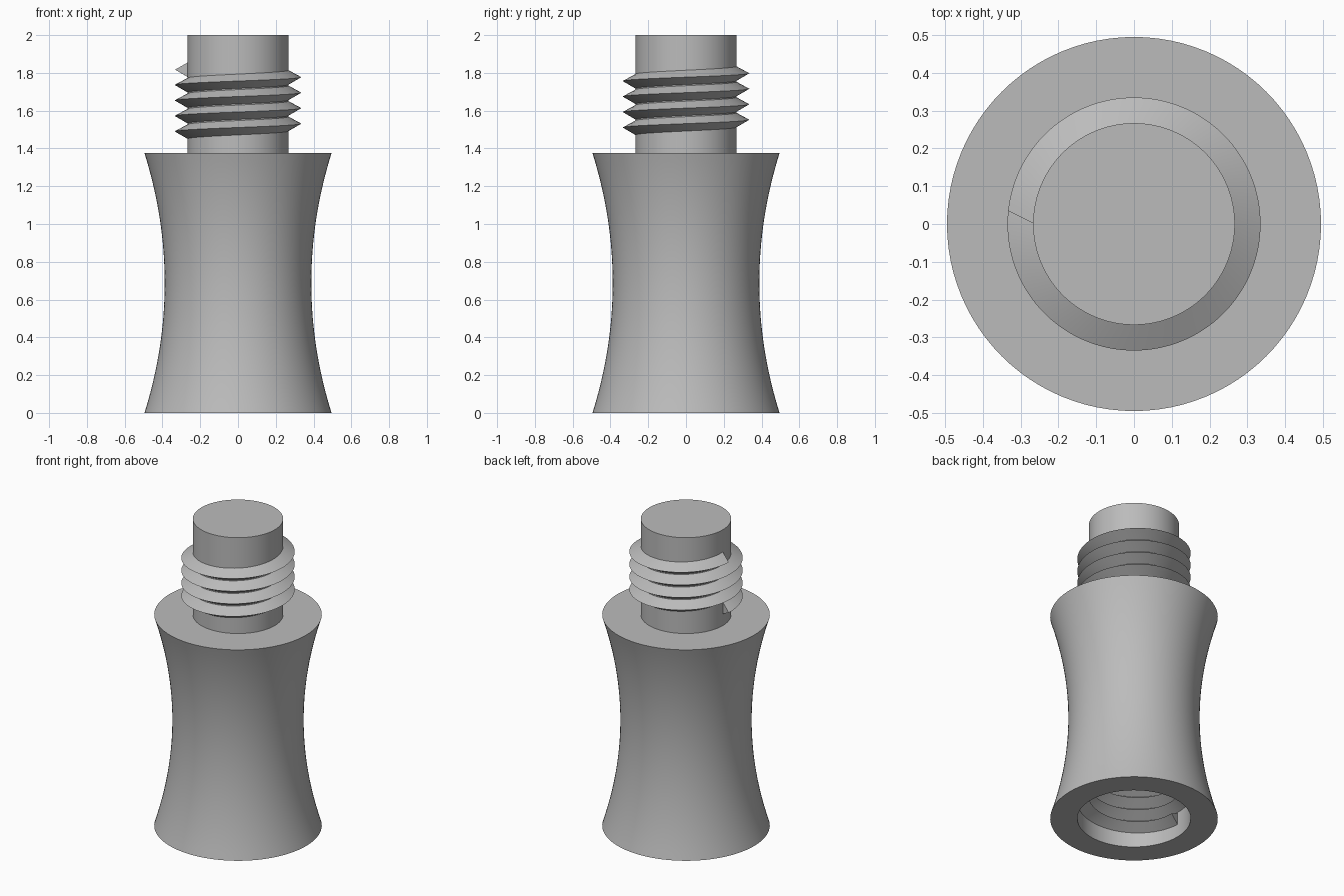
import bpy
import bmesh
from math import cos, sin, pi, radians

if "Cube" in bpy.data.objects:
    bpy.data.objects.remove(bpy.data.objects["Cube"], do_unlink=True)

SEGMENTS = 96
STUD_R, THREAD_R = 0.267, 0.335   # thread root and crest radii
BODY_R, WAIST_R, BODY_H = 0.495, 0.388, 1.375
HOLE_DEPTH = 0.625
PITCH, TURNS, HALF = 0.082, 4, 0.038

metal = bpy.data.materials.new("plain grey")
metal.use_nodes = True
grey = (0.5, 0.5, 0.5, 1)
metal.diffuse_color = grey
metal.node_tree.nodes["Principled BSDF"].inputs["Base Color"].default_value = grey


def finish(name, bm):
    bmesh.ops.remove_doubles(bm, verts=bm.verts, dist=1e-5)
    bmesh.ops.recalc_face_normals(bm, faces=bm.faces)
    mesh = bpy.data.meshes.new(name)
    bm.to_mesh(mesh)
    bm.free()
    mesh.materials.append(metal)
    obj = bpy.data.objects.new(name, mesh)
    bpy.context.collection.objects.link(obj)
    bpy.ops.object.select_all(action='DESELECT')
    obj.select_set(True)
    bpy.context.view_layer.objects.active = obj
    bpy.ops.object.shade_smooth_by_angle(angle=radians(25))
    return obj


def lathe(name, profile):
    """Turn an (r, z) profile around the z axis."""
    bm = bmesh.new()
    verts = [bm.verts.new((r, 0, z)) for r, z in profile]
    edges = [bm.edges.new(pair) for pair in zip(verts, verts[1:])]
    bmesh.ops.spin(bm, geom=verts + edges, cent=(0, 0, 0), axis=(0, 0, 1),
                   angle=2 * pi, steps=SEGMENTS, use_merge=False)
    return finish(name, bm)


def thread(name, root, crest, start_z):
    """Right-handed triangular thread; the root is sunk slightly into its wall."""
    bm = bmesh.new()
    sink = 0.004 if crest > root else -0.004
    half = HALF * (1 + abs(sink / (crest - root)))
    section = [(root - sink, -half, 0), (crest, 0, radians(-6)), (root - sink, half, 0)]
    rings = []
    for i in range(TURNS * SEGMENTS + 1):
        turn = i / SEGMENTS
        a, z = pi + 2 * pi * turn, start_z + PITCH * turn
        rings.append([bm.verts.new((r * cos(a + lag), r * sin(a + lag), z + dz))
                      for r, dz, lag in section])
    for lo, hi in zip(rings, rings[1:]):
        for j in range(3):
            k = (j + 1) % 3
            bm.faces.new((lo[j], lo[k], hi[k], hi[j]))
    bm.faces.new(rings[0])
    bm.faces.new(rings[-1])
    return finish(name, bm)


# Waisted body with a blind bore in its underside
mid = BODY_H / 2
side = []
for i in range(33):
    t = i / 16 - 1
    side.append((WAIST_R + (BODY_R - WAIST_R) * t * t, mid + mid * t))
lathe("body", [(0, HOLE_DEPTH), (THREAD_R, HOLE_DEPTH), (THREAD_R, 0)]
      + side + [(0, BODY_H)])

# Stud on top
lathe("stud", [(0, BODY_H - 0.05), (STUD_R, BODY_H - 0.05), (STUD_R, 2), (0, 2)])

# Matching threads on the stud and in the bore
thread("stud_thread", STUD_R, THREAD_R, 1.489)
thread("bore_thread", THREAD_R, STUD_R, 0.122)
